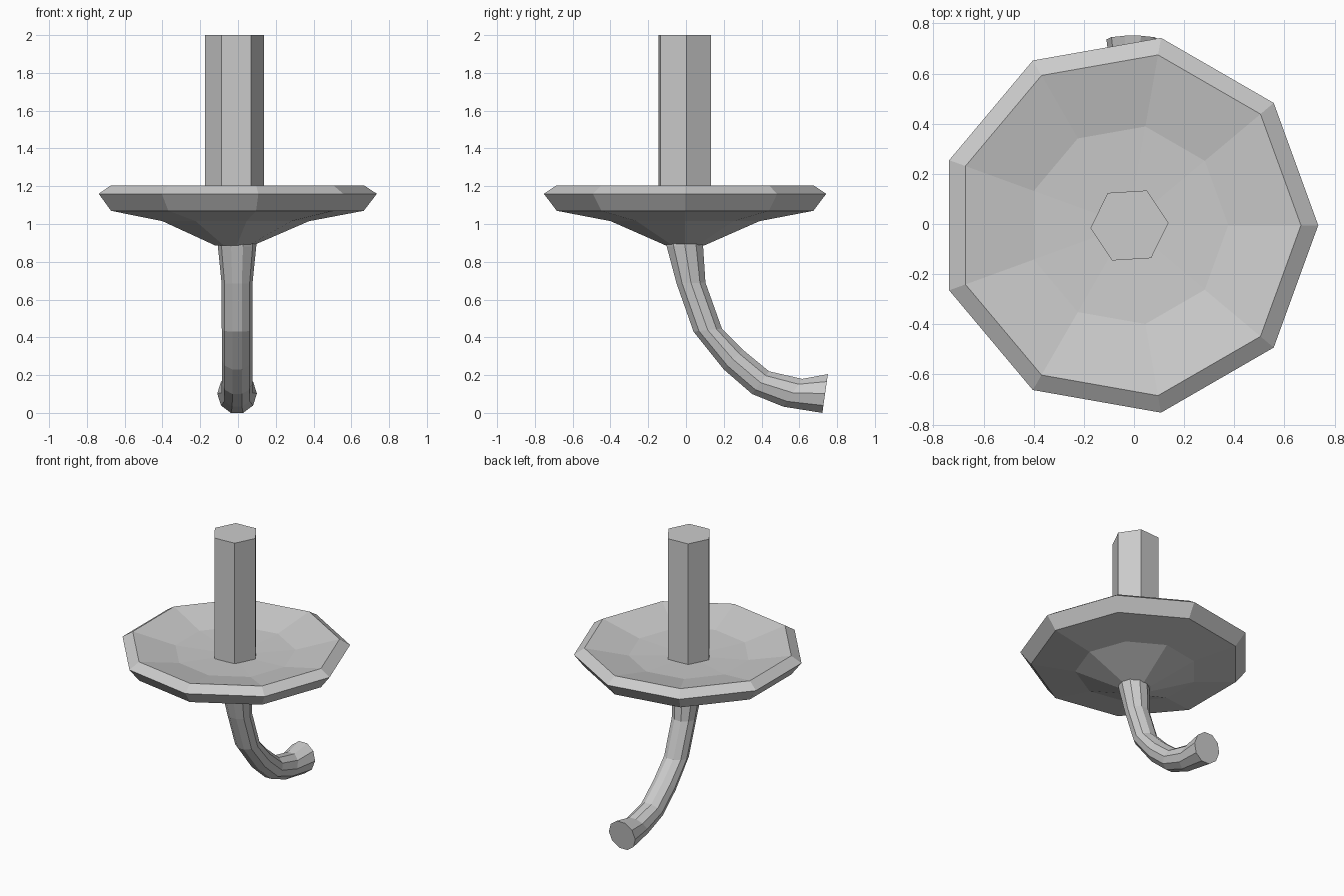
import bpy, bmesh
from math import sin, cos, tau, radians, hypot

if "Cube" in bpy.data.objects:
    bpy.data.objects.remove(bpy.data.objects["Cube"])


def loft(name, rings):
    """Skin a list of equal-length point rings and cap both ends."""
    bm = bmesh.new()
    loops = [[bm.verts.new(p) for p in ring] for ring in rings]
    n = len(loops[0])
    for a, b in zip(loops, loops[1:]):
        for i in range(n):
            j = (i + 1) % n
            bm.faces.new((a[i], a[j], b[j], b[i]))
    bm.faces.new(loops[0])
    bm.faces.new(loops[-1])
    bmesh.ops.recalc_face_normals(bm, faces=bm.faces)
    mesh = bpy.data.meshes.new(name)
    bm.to_mesh(mesh)
    bm.free()
    obj = bpy.data.objects.new(name, mesh)
    bpy.context.collection.objects.link(obj)
    return obj


def ngon(x, y, z, r, n, turn=0.0):
    return [(x + r * cos(tau * i / n + turn), y + r * sin(tau * i / n + turn), z)
            for i in range(n)]


# Dish: nine-sided shallow bowl, from underside out over the rim and back in
dish_profile = [(0.10, 0.885), (0.40, 1.015), (0.69, 1.07), (0.759, 1.16),
                (0.69, 1.205), (0.40, 1.14), (0.06, 1.125)]
loft("dish", [ngon(-0.024, -0.005, z, r, 9) for r, z in dish_profile])

# Candle: plain hexagonal column standing in the dish
loft("candle", [ngon(-0.018, -0.006, z, 0.156, 6, radians(3.5)) for z in (1.10, 2.0)])

# Curved handle: ten-sided tube; each station gives its outer and inner (y, z) edge
# plus the half width across x
stations = [((-0.11, 0.93), (0.085, 0.94), 0.104),
            ((-0.102, 0.88), (0.09, 0.89), 0.102),
            ((-0.05, 0.685), (0.103, 0.69), 0.082),
            ((0.04, 0.43), (0.19, 0.447), 0.081),
            ((0.20, 0.23), (0.30, 0.335), 0.081),
            ((0.35, 0.10), (0.44, 0.22), 0.081),
            ((0.515, 0.033), (0.615, 0.18), 0.083),
            ((0.722, 0.0), (0.751, 0.205), 0.105)]
rings = []
for (y0, z0), (y1, z1), w in stations:
    cy, cz = (y0 + y1) / 2, (z0 + z1) / 2
    ring = []
    for i in range(10):
        a = tau * i / 10
        s = sin(a) / sin(radians(72)) / 2
        ring.append((-0.005 + w * cos(a), cy + s * (y1 - y0), cz + s * (z1 - z0)))
    rings.append(ring)
loft("curved_handle", rings)
